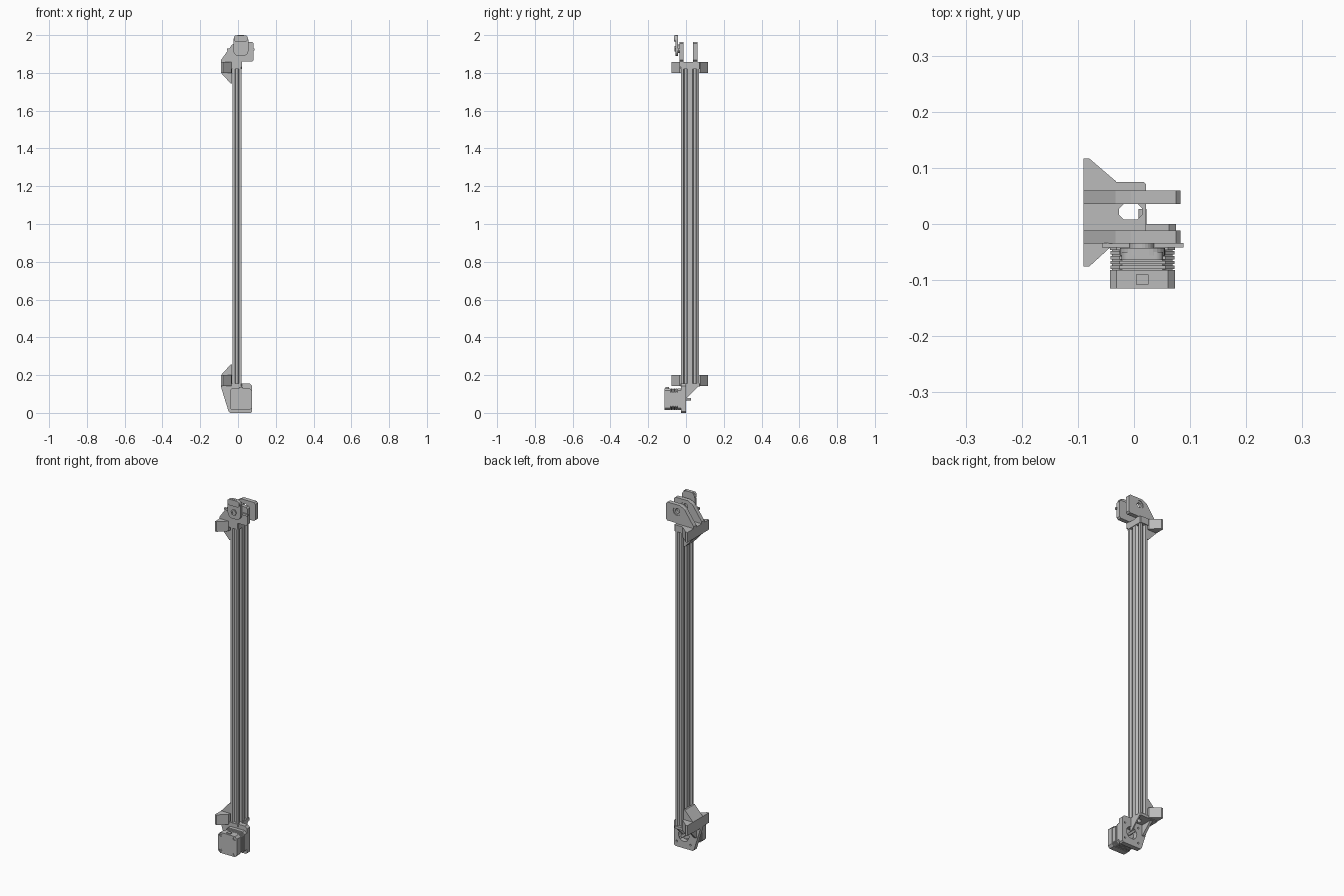
import bpy, bmesh, math
from mathutils import Matrix

cube = bpy.data.objects.get("Cube")
if cube:
    bpy.data.objects.remove(cube, do_unlink=True)

grey = bpy.data.materials.new("mid_grey")
grey.use_nodes = True
grey.diffuse_color = (0.5, 0.5, 0.5, 1)
grey.node_tree.nodes["Principled BSDF"].inputs["Base Color"].default_value = (0.5, 0.5, 0.5, 1)

AXES = {
    "x": Matrix(((0, 0, 1, 0), (1, 0, 0, 0), (0, 1, 0, 0), (0, 0, 0, 1))),
    "y": Matrix(((1, 0, 0, 0), (0, 0, -1, 0), (0, 1, 0, 0), (0, 0, 0, 1))),
    "z": Matrix.Identity(4),
}


def prism(name, loops, axis, lo, hi):
    """Extrude an outline (first loop) with holes (other loops) along an axis."""
    curve = bpy.data.curves.new(name, "CURVE")
    curve.dimensions = "2D"
    curve.fill_mode = "BOTH"
    curve.extrude = (hi - lo) / 2
    for loop in loops:
        spline = curve.splines.new("POLY")
        spline.points.add(len(loop) - 1)
        for point, (u, v) in zip(spline.points, loop):
            point.co = (u, v, 0, 1)
        spline.use_cyclic_u = True
    temp = bpy.data.objects.new(name + "_outline", curve)
    mesh = bpy.data.meshes.new_from_object(temp)
    bpy.data.objects.remove(temp)
    bpy.data.curves.remove(curve)
    middle = (lo + hi) / 2
    shift = Matrix.Translation((0, 0, -middle if axis == "y" else middle))
    mesh.transform(AXES[axis] @ shift)
    bm = bmesh.new()
    bm.from_mesh(mesh)
    bmesh.ops.remove_doubles(bm, verts=bm.verts, dist=1e-6)
    bmesh.ops.recalc_face_normals(bm, faces=bm.faces)
    for face in bm.faces:
        face.smooth = False
    bm.to_mesh(mesh)
    bm.free()
    mesh.name = name
    mesh.materials.clear()
    mesh.materials.append(grey)
    obj = bpy.data.objects.new(name, mesh)
    bpy.context.collection.objects.link(obj)
    return obj


def circle(u, v, r, n=24):
    return [(u + r * math.cos(2 * math.pi * i / n), v + r * math.sin(2 * math.pi * i / n))
            for i in range(n)]


def rect(u0, u1, v0, v1, c=0.0):
    """Rectangle with optional corner chamfer."""
    if not c:
        return [(u0, v0), (u1, v0), (u1, v1), (u0, v1)]
    return [(u0 + c, v0), (u1 - c, v0), (u1, v0 + c), (u1, v1 - c),
            (u1 - c, v1), (u0 + c, v1), (u0, v1 - c), (u0, v0 + c)]


def rounded(u0, u1, v0, v1, r, n=6):
    pts = []
    for k, (u, v) in enumerate([(u1 - r, v1 - r), (u0 + r, v1 - r), (u0 + r, v0 + r), (u1 - r, v0 + r)]):
        for i in range(n + 1):
            a = math.pi / 2 * (k + i / n)
            pts.append((u + r * math.cos(a), v + r * math.sin(a)))
    return pts


# Slotted double-width rail: profile drawn in rail units, then scaled
CX, CY, S = -0.006, 0.022, 0.0024
half_slot = [(-4.6, 0), (-3.1, 1.8), (-5.5, 1.8), (-5.5, 3), (-2.8, 5.8)]
slot = half_slot + [(-t, d) for t, d in reversed(half_slot)]


def place(points):
    return [(CX + S * u, CY + S * v) for u, v in points]


half_outline = [(-10, -20)] + [(t, -20 + d) for t, d in slot] + [(10, -20)]
for centre in (-10, 10):
    half_outline += [(10 - d, centre + t) for t, d in slot]
outline = place(half_outline + [(-u, -v) for u, v in half_outline])
cavity = place(rect(-8.5, 8.5, -5.8, 5.8, 3.5))
prism("slotted_rail", [outline, cavity] + [circle(CX, CY + k * 10 * S, 2.1 * S, 16) for k in (-1, 1)],
      "z", 0.15, 1.85)

# Winged blocks clamping the rail, with sloping gussets
wing = [(-0.09, -0.076), (-0.08, -0.076), (-0.035, -0.035), (-0.032, 0.076),
        (-0.08, 0.117), (-0.09, 0.117)]
for label, z0, z1, edge, tip in (("top", 1.8, 1.857, 1.8, 1.745), ("bottom", 0.143, 0.2, 0.2, 0.255)):
    prism(label + "_wing", [wing], "z", z0, z1)
    prism(label + "_gusset", [[(-0.09, edge), (-0.031, edge), (-0.031, tip), (-0.04, tip)]],
          "y", -0.022, 0.066)
    lo, hi = (1.82, 1.857) if label == "top" else (0.14, 0.155)
    prism(label + "_cap", [rect(-0.09, 0.021, -0.03, 0.075, 0.004), cavity], "z", lo, hi)

# Top pulley cheeks
cheek = [(-0.09, 1.83), (0.02, 1.83), (0.02, 1.86), (0.075, 1.86), (0.083, 1.868),
         (0.083, 1.955), (0.075, 1.964), (-0.005, 1.964), (-0.033, 1.948), (-0.09, 1.868)]
PX, PZ = 0.014, 1.928
for label, y0, y1 in (("front", -0.035, -0.012), ("back", 0.036, 0.06)):
    prism(label + "_cheek", [cheek, circle(PX, PZ, 0.024)], "y", y0, y1)
    prism(label + "_bearing", [circle(PX, PZ, 0.0245), circle(PX, PZ, 0.013)], "y", y0 + 0.004, y1 - 0.004)

# Tensioner plate with nut and crossbar on the front cheek
prism("tensioner_plate", [rounded(-0.025, 0.055, 1.89, 2.0, 0.028), circle(PX, PZ, 0.012)],
      "y", -0.056, -0.043)
prism("tensioner_lip", [rounded(-0.022, 0.052, 1.965, 1.999, 0.014)], "y", -0.064, -0.05)
prism("tensioner_boss", [circle(PX, PZ, 0.022), circle(PX, PZ, 0.008)], "y", -0.044, -0.034)
prism("tensioner_nut", [circle(PX, PZ, 0.017, 6), circle(PX, PZ, 0.008, 12)], "y", -0.062, -0.05)
prism("tensioner_bolt", [circle(PX, PZ, 0.008, 12)], "y", -0.06, -0.03)
prism("crossbar", [rect(-0.057, 0.088, 1.918, 1.93)], "y", -0.042, -0.034)

# Bottom motor mount
MX, MZ = 0.015, 0.072
mount = [(-0.09, 0.145), (-0.088, 0.13), (-0.05, 0.008), (-0.043, 0.0), (0.068, 0.0), (0.075, 0.007),
         (0.075, 0.143), (0.062, 0.155), (-0.09, 0.155)]
holes = [circle(MX + sx * 0.043, MZ + sz * 0.043, 0.005, 12) for sx in (-1, 1) for sz in (-1, 1)]
prism("mount_plate", [mount, circle(MX, MZ, 0.033)] + holes, "y", -0.026, 0.0)
rib = [(-0.005, 0.145), (0.068, 0.145), (0.06, 0.135), (0.004, 0.08), (-0.005, 0.08)]
for label, x0, x1 in (("outer", -0.066, -0.052), ("inner", 0.014, 0.021)):
    prism(label + "_rib", [rib], "x", x0, x1)

# Stepper motor: end bell, laminated core, front flange, shaft
def motor_section(name, inset, chamfer, y0, y1, cut=()):
    r = 0.058 - inset
    prism(name, [rect(MX - r, MX + r, MZ - r, MZ + r, chamfer)] + list(cut), "y", y0, y1)


motor_section("motor_end_bell", 0, 0.012, -0.111, -0.082)
motor_section("motor_end_face", 0, 0.012, -0.115, -0.111,
              [circle(MX + sx * 0.043, MZ + sz * 0.043, 0.008, 12) for sx in (-1, 1) for sz in (-1, 1)])
motor_section("motor_core", 0.004, 0.018, -0.083, -0.045)
for i in range(4):
    y = -0.08 + i * 0.0085
    motor_section("motor_lamination_%d" % (i + 1), 0.001, 0.016, y, y + 0.006)
motor_section("motor_flange", 0, 0.012, -0.046, -0.026)
prism("motor_connector", [rect(0.004, 0.026, 0.125, 0.136)], "y", -0.108, -0.09)
prism("motor_pilot", [circle(MX, MZ, 0.028)], "y", -0.027, -0.02)
prism("motor_shaft", [circle(MX, MZ, 0.007, 16)], "y", -0.021, 0.027)
for i, (sx, sz) in enumerate([(-1, -1), (-1, 1), (1, -1), (1, 1)]):
    prism("motor_screw_%d" % (i + 1), [circle(MX + sx * 0.043, MZ + sz * 0.043, 0.006, 12)],
          "y", -0.113, -0.11)
